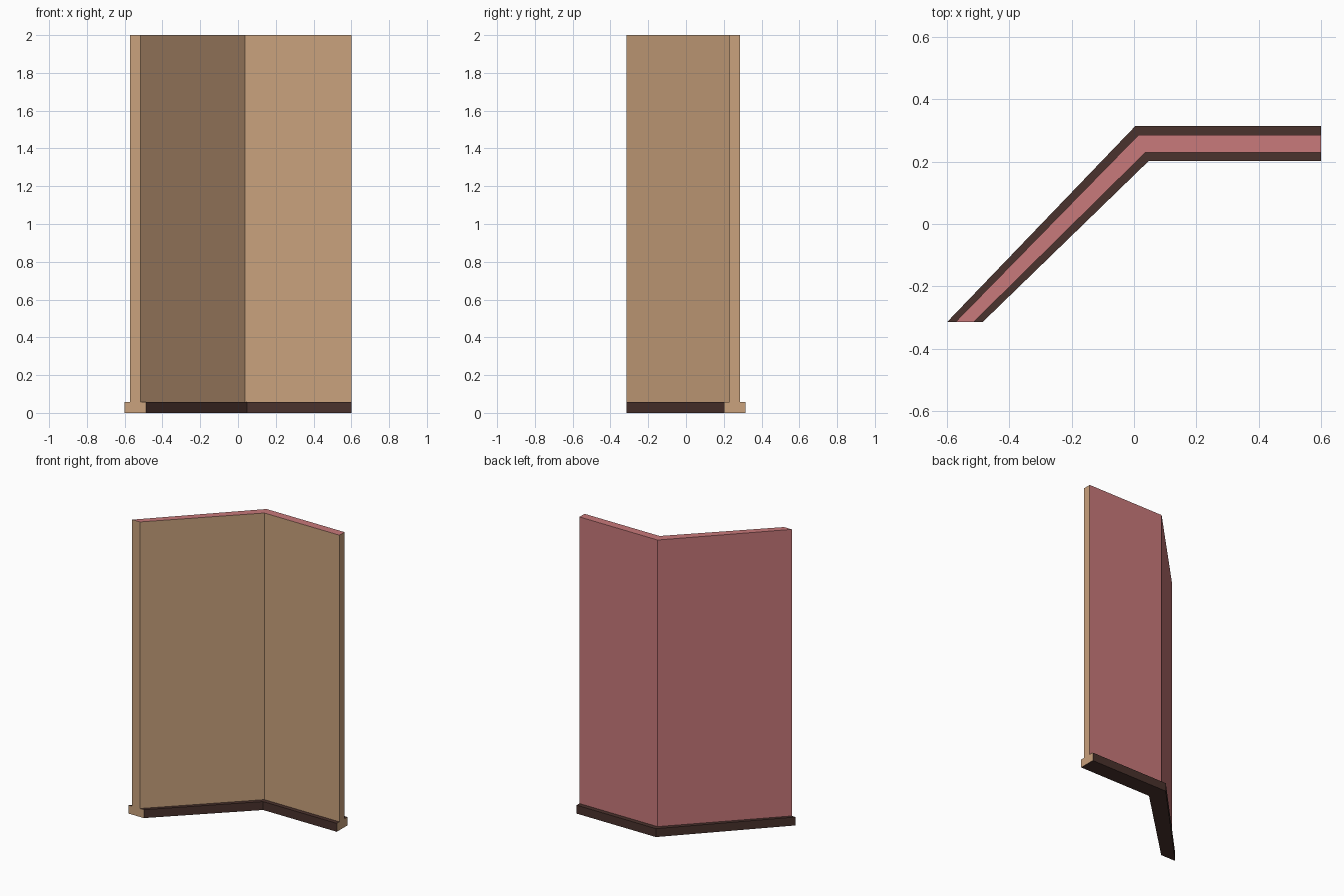
import bpy
import bmesh

cube = bpy.data.objects.get("Cube")
if cube:
    bpy.data.objects.remove(cube, do_unlink=True)


def make_material(name, color):
    mat = bpy.data.materials.new(name)
    mat.use_nodes = True
    mat.diffuse_color = (*color, 1)
    shader = next(n for n in mat.node_tree.nodes if n.type == "BSDF_PRINCIPLED")
    shader.inputs["Base Color"].default_value = (*color, 1)
    shader.inputs["Roughness"].default_value = 0.9
    return mat


tan = make_material("tan_paint", (0.59, 0.36, 0.205))
pink = make_material("rose_paint", (0.58, 0.192, 0.196))
dark = make_material("dark_brown_wood", (0.068, 0.032, 0.026))

LEFT_END, RIGHT_END = 0.6, -0.315


def bent_strip(name, back, front, z0, z1, mats, rule):
    """Extrude a bent plan; back and front give (end x, corner x, wall y)."""
    (bx, bc, by), (fx, fc, fy) = back, front
    plan = [(bx, RIGHT_END), (fx, RIGHT_END), (fc, fy),
            (LEFT_END, fy), (LEFT_END, by), (bc, by)]
    bm = bmesh.new()
    base = bm.faces.new([bm.verts.new((x, y, z0)) for x, y in plan])
    top = bmesh.ops.extrude_face_region(bm, geom=[base], use_keep_orig=True)
    verts = [v for v in top["geom"] if isinstance(v, bmesh.types.BMVert)]
    bmesh.ops.translate(bm, verts=verts, vec=(0, 0, z1 - z0))
    bmesh.ops.recalc_face_normals(bm, faces=bm.faces)
    for face in bm.faces:
        face.material_index = rule(face)
    mesh = bpy.data.meshes.new(name)
    bm.to_mesh(mesh)
    bm.free()
    for mat in mats:
        mesh.materials.append(mat)
    obj = bpy.data.objects.new(name, mesh)
    bpy.context.collection.objects.link(obj)


def faces_back_or_up(face):
    return int(face.normal.y > 0.1 or abs(face.normal.z) > 0.5)


def is_cut_end(face):
    center = face.calc_center_median()
    return int(face.normal.x > 0.99 or
               (face.normal.y < -0.99 and center.y < RIGHT_END + 0.01))


# Wall panel: tan front and ends, rose back and top
bent_strip("wall_panel", (-0.573, 0.014, 0.285), (-0.515, 0.037, 0.23),
           0.057, 2.0, [tan, pink], faces_back_or_up)

# Skirting board around the foot: dark wood with tan cut ends
bent_strip("skirting_board", (-0.6, 0.005, 0.315), (-0.486, 0.047, 0.202),
           0.0, 0.057, [dark, tan], is_cut_end)
